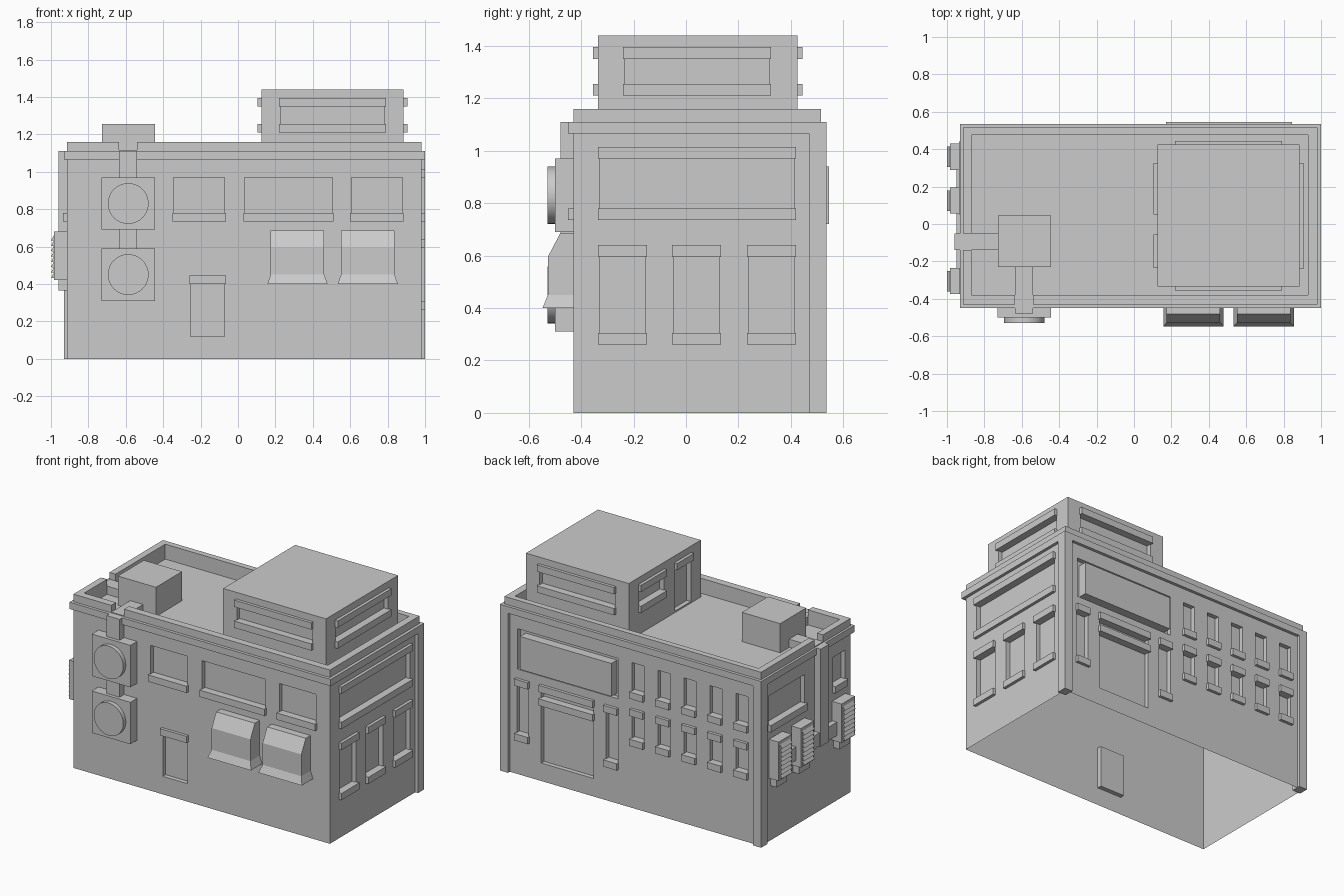
import bpy, bmesh, math
from mathutils import Matrix, Vector

if "Cube" in bpy.data.objects:
    bpy.data.objects.remove(bpy.data.objects["Cube"])


def finish(name, bm):
    bmesh.ops.recalc_face_normals(bm, faces=bm.faces)
    me = bpy.data.meshes.new(name)
    bm.to_mesh(me)
    bm.free()
    ob = bpy.data.objects.new(name, me)
    bpy.context.collection.objects.link(ob)
    return ob


def boxes(name, lst):
    """One object from boxes given as (x0, x1, y0, y1, z0, z1)."""
    bm = bmesh.new()
    for x0, x1, y0, y1, z0, z1 in lst:
        m = Matrix.Translation(((x0 + x1) / 2, (y0 + y1) / 2, (z0 + z1) / 2)) \
            @ Matrix.Diagonal((x1 - x0, y1 - y0, z1 - z0, 1))
        bmesh.ops.create_cube(bm, size=1, matrix=m)
    return finish(name, bm)


def loft(name, rings):
    """Closed solid through a stack of equal-length point rings."""
    bm = bmesh.new()
    rs = [[bm.verts.new(p) for p in r] for r in rings]
    n = len(rs[0])
    for a, b in zip(rs, rs[1:]):
        for i in range(n):
            j = (i + 1) % n
            bm.faces.new((a[i], a[j], b[j], b[i]))
    bm.faces.new(rs[0])
    bm.faces.new(rs[-1])
    return finish(name, bm)


def wall_box(wall, a0, a1, z0, z1, d0, d1):
    """Box on a wall (axis, plane, outward sign) between depths d0 and d1."""
    axis, plane, s = wall
    lo, hi = sorted((plane + s * d0, plane + s * d1))
    return (lo, hi, a0, a1, z0, z1) if axis == 'x' else (a0, a1, lo, hi, z0, z1)


T = 0.045  # trim height


def opening(wall, a0, a1, z0, z1, cuts, trims, header=True, sill=True, depth=0.03):
    """Recessed opening with optional projecting header and sill; z0..z1 is overall."""
    lo, hi = z0 + (T if sill else 0), z1 - (T if header else 0)
    cuts.append(wall_box(wall, a0 + .006, a1 - .006, lo, hi, -depth, .05))
    if sill:
        trims.append(wall_box(wall, a0, a1, z0, lo, 0, .02))
    if header:
        trims.append(wall_box(wall, a0, a1, hi, z1, 0, .02))


def carve(ob, cuts, base):
    """Cut the recesses, then leave the shell open at its base."""
    cutter = boxes("cutter", cuts)
    cutter.hide_render = True
    mod = ob.modifiers.new("recess", 'BOOLEAN')
    mod.operation, mod.solver, mod.object = 'DIFFERENCE', 'EXACT', cutter
    mod.use_self = True
    me = bpy.data.meshes.new_from_object(
        ob.evaluated_get(bpy.context.evaluated_depsgraph_get()))
    ob.modifiers.clear()
    ob.data = me
    bpy.data.objects.remove(cutter)
    bm = bmesh.new()
    bm.from_mesh(me)
    bottom = [f for f in bm.faces if all(abs(v.co.z - base) < 1e-4 for v in f.verts)]
    bmesh.ops.delete(bm, geom=bottom, context='FACES')
    bm.to_mesh(me)
    bm.free()


X0, X1, Y0, Y1, ROOF = -.915, .98, -.43, .515, 1.06
FRONT, BACK = ('y', Y0, -1), ('y', Y1, 1)
LEFT, RIGHT = ('x', X0, -1), ('x', X1, 1)
cuts, trims = [], []

# Front windows and door
for a0, a1 in ((-.35, -.065), (.03, .51), (.60, .885)):
    opening(FRONT, a0, a1, .735, .97, cuts, trims, header=False)
opening(FRONT, -.26, -.065, .12, .445, cuts, trims, sill=False)

# Right side windows
opening(RIGHT, -.335, .42, .735, 1.015, cuts, trims)
for a0 in (-.335, -.053, .233):
    opening(RIGHT, a0, a0 + .187, .26, .64, cuts, trims)

# Left side windows
for a0, a1 in ((.05, .44), (-.375, -.24)):
    opening(LEFT, a0, a1, .735, .97, cuts, trims, header=False)

# Back: shop sign recess, side lights, door with two bars, small windows
opening(BACK, .135, .89, .70, .97, cuts, trims, header=False, sill=False)
for a0 in (.137, .795):
    opening(BACK, a0, a0 + .10, .23, .64, cuts, trims)
opening(BACK, .315, .715, .12, .555, cuts, trims, sill=False)
opening(BACK, .315, .715, .555, .645, cuts, trims, sill=False)
for i in range(5):
    a0 = -.055 - i * .192
    opening(BACK, a0, a0 + .10, .735, .97, cuts, trims, header=False)
    opening(BACK, a0, a0 + .10, .42, .665, cuts, trims)

# Roof well and the parapet notches for the ducts
cuts.append((-.87, .93, -.38, .475, ROOF, 1.3))
cuts.append((-.635, -.54, -.5, -.36, 1.11, 1.3))
cuts.append((-1, -.85, -.14, -.05, 1.11, 1.3))

building = boxes("building_walls", [(X0, X1, Y0, Y1, 0, 1.16)])
carve(building, cuts, 0)
boxes("window_and_door_trims", trims)
boxes("shop_sign_panel", [wall_box(BACK, .17, .845, .72, .94, -.03, .03)])

# Cornice band and rear corner pilasters
boxes("cornice", [(-.93, 1, -.45, Y0, 1.065, 1.11), (-.93, 1, Y1, .535, 1.065, 1.11),
                  (-.93, X0, Y0, Y1, 1.065, 1.11), (X1, 1, Y0, Y1, 1.065, 1.11)])
boxes("corner_pilasters", [(-.93, -.87, .47, .535, 0, 1.065),
                           (.94, 1, .47, .535, 0, 1.065)])

# Penthouse
px0, px1, py0, py1 = .125, .885, -.335, .425
pcuts, ptrims = [], []
for wall, a0, a1 in ((('y', py0, -1), .22, .79), (('y', py1, 1), .22, .79),
                     (('x', px1, 1), -.24, .325), (('x', px0, -1), .05, .325)):
    opening(wall, a0, a1, 1.21, 1.395, pcuts, ptrims)
opening(('x', px0, -1), -.235, -.055, ROOF + .01, 1.395, pcuts, ptrims, sill=False)
penthouse = boxes("penthouse_walls", [(px0, px1, py0, py1, ROOF, 1.44)])
carve(penthouse, pcuts, ROOF)
boxes("penthouse_trims", ptrims)

# Awnings flaring at the hem
for n, c in enumerate((.318, .694)):
    rings = []
    for z, y, w in ((.685, -.48, .143), (.595, -.527, .143), (.45, -.527, .143), (.40, -.547, .161)):
        rings.append([(c - w, Y0, z), (c + w, Y0, z), (c + w, y, z), (c - w, y, z)])
    loft(f"awning_{n + 1}", rings)

# Front cooling units with round fan housings
for n, z in enumerate((.83, .45)):
    boxes(f"cooling_unit_{n + 1}", [(-.73, -.445, -.5, Y0, z - .14, z + .14)])
    bm = bmesh.new()
    bmesh.ops.create_cone(bm, cap_ends=True, segments=32, radius1=.109, radius2=.109, depth=.03,
                          matrix=Matrix.Translation((-.587, -.513, z)) @ Matrix.Rotation(math.pi / 2, 4, 'X'))
    fan = finish(f"fan_housing_{n + 1}", bm)
    bpy.context.view_layer.objects.active = fan
    fan.select_set(True)
    bpy.ops.object.shade_smooth_by_angle()
    fan.select_set(False)

# Roof plant box and its ducts
boxes("roof_plant_box", [(-.727, -.445, -.23, .045, ROOF, 1.255)])
boxes("front_duct", [(-.635, -.54, -.478, Y0, .97, 1.11), (-.635, -.54, -.478, Y0, .59, .69),
                     (-.635, -.54, Y0, -.23, ROOF, 1.115)])
boxes("left_duct", [(-.96, X0, -.14, -.05, .46, 1.11), (X0, -.727, -.14, -.05, ROOF, 1.115),
                    (-.95, X0, -.235, -.14, .46, .55), (-.95, X0, -.05, .29, .46, .55)])

# Louvred vents on the left wall
for n, y in enumerate((.36, .125, -.305)):
    boxes(f"vent_case_{n + 1}", [(-.985, X0, y - .07, y + .07, .42, .68),
                                 (-.96, X0, y - .055, y + .055, .365, .42)])
    prof = [(-.98, .43)]
    for i in range(8):
        z = .43 + i * .0285
        prof += [(-1, z + .004), (-.985, z + .0285)]
    prof.append((-.98, .66))
    loft(f"vent_louvres_{n + 1}", [[(x, yy, z) for x, z in prof] for yy in (y - .055, y + .055)])
